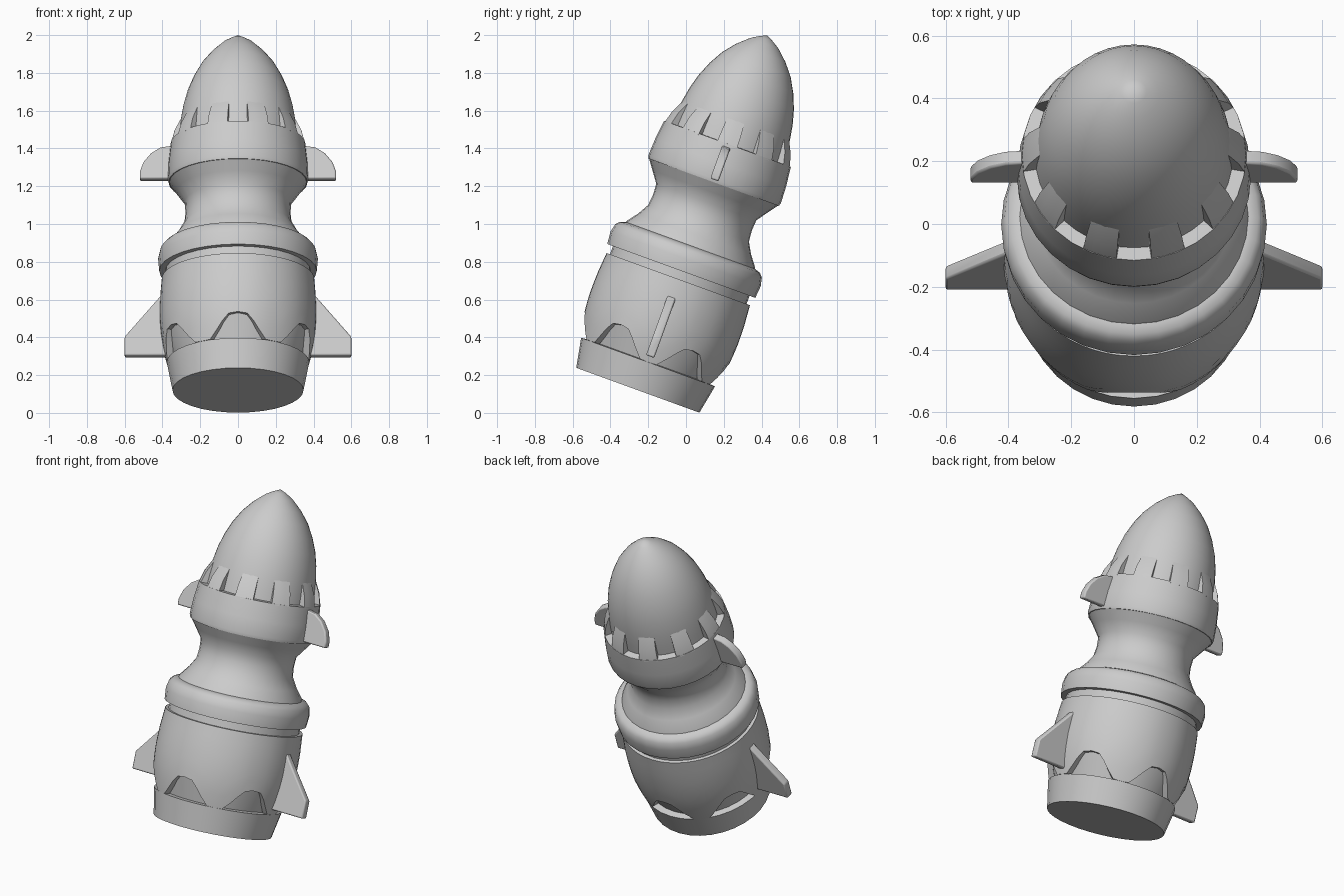
import bpy, bmesh, math
from mathutils import Matrix

cube = bpy.data.objects.get("Cube")
if cube:
    bpy.data.objects.remove(cube, do_unlink=True)

# Single plain grey
grey = bpy.data.materials.new("plain grey")
grey.use_nodes = True
grey.diffuse_color = (0.6, 0.6, 0.6, 1)
grey.node_tree.nodes["Principled BSDF"].inputs["Base Color"].default_value = (0.6, 0.6, 0.6, 1)

# The whole rocket leans 20 degrees backwards
TILT = Matrix.Translation((0, -0.255, 0.12)) @ Matrix.Rotation(math.radians(-20), 4, 'X')


def polar(r, deg, h):
    """Point around the rocket axis; 0 degrees is the front."""
    a = math.radians(deg)
    return (r * math.sin(a), -r * math.cos(a), h)


def finish(name, bm, angle=35, bevel=0):
    bmesh.ops.remove_doubles(bm, verts=bm.verts, dist=1e-5)
    bmesh.ops.recalc_face_normals(bm, faces=bm.faces)
    mesh = bpy.data.meshes.new(name)
    bm.to_mesh(mesh)
    bm.free()
    mesh.materials.append(grey)
    ob = bpy.data.objects.new(name, mesh)
    bpy.context.collection.objects.link(ob)
    ob.matrix_world = TILT
    if bevel:
        mod = ob.modifiers.new("soft edges", 'BEVEL')
        mod.width, mod.segments = bevel, 2
    bpy.ops.object.select_all(action='DESELECT')
    ob.select_set(True)
    bpy.context.view_layer.objects.active = ob
    bpy.ops.object.shade_smooth_by_angle(angle=math.radians(angle))
    return ob


def bridge(bm, columns, closed):
    """Skin neighbouring columns of vertices with quads."""
    n = len(columns)
    for i in range(n if closed else n - 1):
        a, b = columns[i], columns[(i + 1) % n]
        for j in range(len(a) - 1):
            bm.faces.new((a[j], b[j], b[j + 1], a[j + 1]))


def lathe(name, profile, segments=32, angle=35):
    bm = bmesh.new()
    cols = [[bm.verts.new(polar(max(r, 1e-7), 360 * i / segments, h)) for r, h in profile]
            for i in range(segments)]
    bridge(bm, cols, True)
    return finish(name, bm, angle)


# Engine base, with a recessed cone that shows behind the skirt arches
lathe("engine_base", [(0, 0), (0.347, 0), (0.377, 0.158), (0.338, 0.162),
                      (0.395, 0.32), (0, 0.32)])

# Hull skirt: six arches cut up into the lower edge
ARCH = [(-30, .158), (-23, .16), (-17, .205), (-12, .25), (-7, .288), (0, .296),
        (7, .288), (12, .25), (17, .205), (23, .16)]


def hull_radius(h):
    pts = [(.158, .378), (.27, .405), (.38, .415), (.50, .414), (.626, .404)]
    for (h0, r0), (h1, r1) in zip(pts, pts[1:]):
        if h <= h1:
            return r0 + (r1 - r0) * (h - h0) / (h1 - h0)
    return pts[-1][1]


bm = bmesh.new()
cols = []
for k in range(6):
    for da, low in ARCH:
        deg = 60 * k + da
        heights = [low + (0.626 - low) * t / 6 for t in range(7)]
        pts = [polar(hull_radius(low) - 0.035, deg, low)]
        pts += [polar(hull_radius(h), deg, h) for h in heights]
        pts.append(polar(0.33, deg, 0.626))
        cols.append([bm.verts.new(p) for p in pts])
bridge(bm, cols, True)
finish("hull_skirt", bm)

# Recessed joint, collar, waist and head band
lathe("collar_joint", [(0, .60), (.385, .60), (.385, .70), (0, .70)])
lathe("collar_ring", [(0, .672), (.417, .672), (.423, .74), (.413, .785),
                      (.395, .805), (.365, .815), (0, .815)])
lathe("waist", [(0, .80), (.368, .80), (.362, .822), (.318, .88), (.284, .94),
                (.278, 1.0), (.282, 1.06), (.325, 1.12), (.365, 1.175), (0, 1.175)])
lathe("head_band", [(0, 1.17), (.368, 1.172), (.373, 1.19), (.369, 1.28),
                    (.357, 1.388), (.30, 1.39), (0, 1.39)])

# Pointed nose
lathe("nose_cone", [(0, 1.37), (.316, 1.37), (.312, 1.44), (.304, 1.52), (.29, 1.60),
                    (.268, 1.68), (.235, 1.76), (.193, 1.835), (.14, 1.90),
                    (.08, 1.955), (.04, 1.98), (0, 2.0)], 40)

# Battlement blocks that slope up into the nose
bm = bmesh.new()
block = [(.28, 1.38), (.357, 1.38), (.338, 1.45), (.30, 1.525), (.28, 1.525)]
for k in range(10):
    cols = [[bm.verts.new(polar(r, 36 * k + 18 + d, h)) for r, h in block]
            for d in (-9, -3, 3, 9)]
    bridge(bm, cols, False)
    bm.faces.new(cols[0])
    bm.faces.new(cols[-1])
finish("battlement_blocks", bm)

# Fins: flat outlines (sideways, height) given thickness, on both sides
FINS = {
    "tail_fin": [(.36, .19), (.60, .19), (.60, .295), (.41, .525), (.36, .57)],
    "head_fin": [(.33, 1.185), (.52, 1.185), (.52, 1.225), (.50, 1.28),
                 (.46, 1.33), (.41, 1.362), (.33, 1.375)],
}
for part, outline in FINS.items():
    for side, s in (("left", 1), ("right", -1)):
        bm = bmesh.new()
        face = bm.faces.new([bm.verts.new((s * x, -0.023, h)) for x, h in outline])
        out = bmesh.ops.extrude_face_region(bm, geom=[face])["geom"]
        bmesh.ops.translate(bm, vec=(0, 0.046, 0),
                            verts=[v for v in out if isinstance(v, bmesh.types.BMVert)])
        finish(f"{side}_{part}", bm, 40, 0.008)
